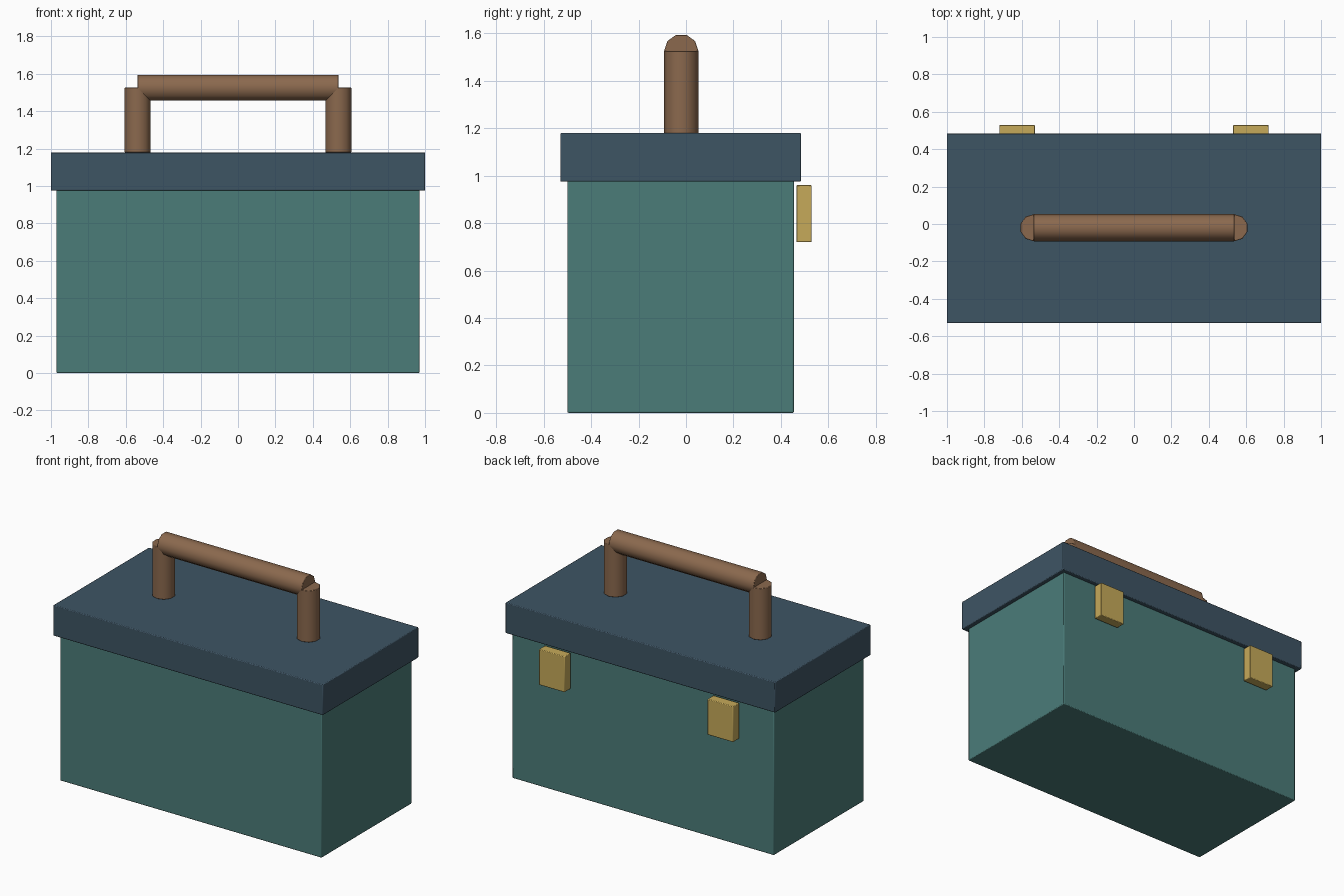
import bpy
import math
from mathutils import Vector

cube = bpy.data.objects.get("Cube")
if cube:
    bpy.data.objects.remove(cube, do_unlink=True)


def material(name, rgb):
    mat = bpy.data.materials.new(name)
    mat.use_nodes = True
    color = (*rgb, 1.0)
    mat.diffuse_color = color
    bsdf = next(n for n in mat.node_tree.nodes if n.type == 'BSDF_PRINCIPLED')
    bsdf.inputs["Base Color"].default_value = color
    bsdf.inputs["Roughness"].default_value = 0.7
    return mat


teal = material("teal", (0.070, 0.202, 0.191))
navy = material("slate blue", (0.048, 0.089, 0.127))
brown = material("brown", (0.258, 0.141, 0.076))
brass = material("brass", (0.565, 0.402, 0.102))


def finish(obj, name, mat, bevel, angle):
    obj.name = name
    obj.data.materials.append(mat)
    bpy.ops.object.transform_apply(location=False, rotation=True, scale=True)
    bpy.ops.object.shade_smooth_by_angle(angle=math.radians(angle))
    if bevel:
        mod = obj.modifiers.new("soft edges", 'BEVEL')
        mod.width = bevel
        mod.segments = 2
        mod.limit_method = 'ANGLE'
        mod.angle_limit = math.radians(50)
        bpy.ops.object.modifier_apply(modifier=mod.name)
        bpy.ops.object.shade_smooth_by_angle(angle=math.radians(angle))
    return obj


def box(name, low, high, mat, bevel=0.005):
    low, high = Vector(low), Vector(high)
    bpy.ops.mesh.primitive_cube_add(size=1, location=(low + high) / 2)
    obj = bpy.context.object
    obj.scale = high - low
    return finish(obj, name, mat, bevel, 50)


def rod(name, center, length, rotation, mat):
    # ten-sided rod with corners pointing to the front and back
    bpy.ops.mesh.primitive_cylinder_add(vertices=10, radius=0.0725, depth=length,
                                        location=center, rotation=rotation)
    return finish(bpy.context.object, name, mat, 0.003, 50)


# Case and overhanging lid
box("case_body", (-0.97, -0.50, 0), (0.97, 0.455, 0.98), teal)
box("lid", (-1, -0.53, 0.975), (1, 0.485, 1.18), navy)

# Latches on the back, and handle posts
for side, x in (("left", 1), ("right", -1)):
    box(side + "_latch", (x * 0.625 - 0.095, 0.465, 0.72),
        (x * 0.625 + 0.095, 0.53, 0.96), brass, 0.004)
    rod(side + "_handle_post", (x * 0.537, -0.02, 1.352), 0.346, (0, 0, 0), brown)

# Handle grip
rod("handle_grip", (0, -0.02, 1.525), 1.074, (0, math.pi / 2, 0), brown)
